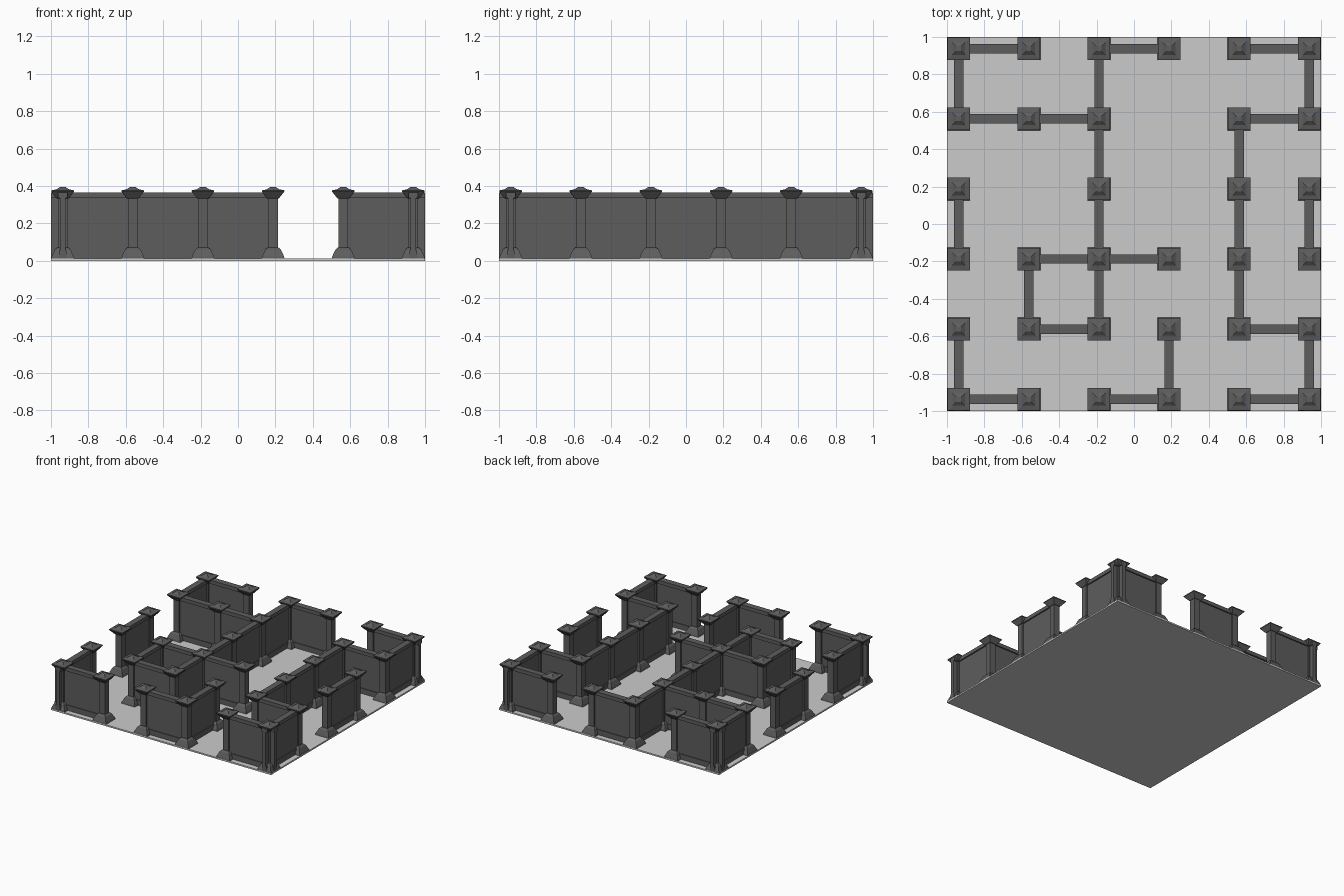
import bpy
import bmesh

cube = bpy.data.objects.get("Cube")
if cube:
    bpy.data.objects.remove(cube, do_unlink=True)


def make_material(name, value):
    mat = bpy.data.materials.new(name)
    mat.use_nodes = True
    color = (value, value, value, 1)
    mat.diffuse_color = color
    bsdf = mat.node_tree.nodes["Principled BSDF"]
    bsdf.inputs["Base Color"].default_value = color
    bsdf.inputs["Roughness"].default_value = 0.9
    return mat


stone = make_material("dark grey stone", 0.11)
paving = make_material("light grey paving", 0.6)


def make_object(name, bm, mat):
    bmesh.ops.recalc_face_normals(bm, faces=bm.faces)
    mesh = bpy.data.meshes.new(name)
    bm.to_mesh(mesh)
    bm.free()
    mesh.materials.append(mat)
    obj = bpy.data.objects.new(name, mesh)
    bpy.context.collection.objects.link(obj)
    return obj


def add_box(bm, x0, x1, y0, y1, z0, z1):
    verts = bmesh.ops.create_cube(bm, size=1)["verts"]
    for v in verts:
        v.co.x = x1 if v.co.x > 0 else x0
        v.co.y = y1 if v.co.y > 0 else y0
        v.co.z = z1 if v.co.z > 0 else z0


def add_square_column(bm, cx, cy, profile):
    """Stack square rings of (half width, height) into a closed column."""
    rings = []
    for half, z in profile:
        rings.append([bm.verts.new((cx + sx * half, cy + sy * half, z))
                      for sx, sy in ((-1, -1), (1, -1), (1, 1), (-1, 1))])
    for low, high in zip(rings, rings[1:]):
        for k in range(4):
            n = (k + 1) % 4
            bm.faces.new((low[k], low[n], high[n], high[k]))
    bm.faces.new(rings[0][::-1])
    bm.faces.new(rings[-1])


# Grid of post positions; each run is (line, first post, last post)
FLOOR_TOP = 0.012
grid = [-0.9375 + 0.375 * i for i in range(6)]
rows = [(0, 0, 1), (0, 2, 3), (0, 4, 5), (1, 1, 2), (1, 4, 5), (2, 1, 3),
        (4, 0, 2), (4, 4, 5), (5, 0, 1), (5, 2, 3), (5, 4, 5)]
columns = [(0, 0, 1), (0, 2, 3), (0, 4, 5), (1, 1, 2), (2, 1, 5),
           (3, 0, 1), (4, 1, 4), (5, 0, 1), (5, 2, 3), (5, 4, 5)]

# Floor slab
bm = bmesh.new()
add_box(bm, -1, 1, -1, 1, 0, FLOOR_TOP)
make_object("floor", bm, paving)

# Wall sections: (half thickness, bottom, top)
wall_parts = {"wall_panels": (0.014, FLOOR_TOP, 0.34),
              "top_rails": (0.025, 0.335, 0.365),
              "bottom_rails": (0.02, FLOOR_TOP, 0.055)}
for name, (half, z0, z1) in wall_parts.items():
    bm = bmesh.new()
    for runs, along_x in ((rows, True), (columns, False)):
        for line, first, last in runs:
            c, a, b = grid[line], grid[first], grid[last]
            # Walls run on to the outer edge at the corners
            if line in (0, 5):
                a = -0.999 if first == 0 else a
                b = 0.999 if last == 5 else b
            if along_x:
                add_box(bm, a, b, c - half, c + half, z0, z1)
            else:
                add_box(bm, c - half, c + half, a, b, z0, z1)
    make_object(name, bm, stone)

# Posts stand at every grid point touched by a wall
posts = set()
for line, first, last in rows:
    posts |= {(i, line) for i in range(first, last + 1)}
for line, first, last in columns:
    posts |= {(line, j) for j in range(first, last + 1)}

post_parts = {
    "post_bases": [(0.0615, FLOOR_TOP), (0.058, 0.025), (0.042, 0.06), (0.028, 0.072)],
    "post_shafts": [(0.026, 0.06), (0.026, 0.345)],
    "post_caps": [(0.03, 0.333), (0.036, 0.34), (0.06, 0.37), (0.06, 0.377),
                  (0.034, 0.382), (0.013, 0.396)],
}
for name, profile in post_parts.items():
    bm = bmesh.new()
    for i, j in sorted(posts):
        add_square_column(bm, grid[i], grid[j], profile)
    make_object(name, bm, stone)
